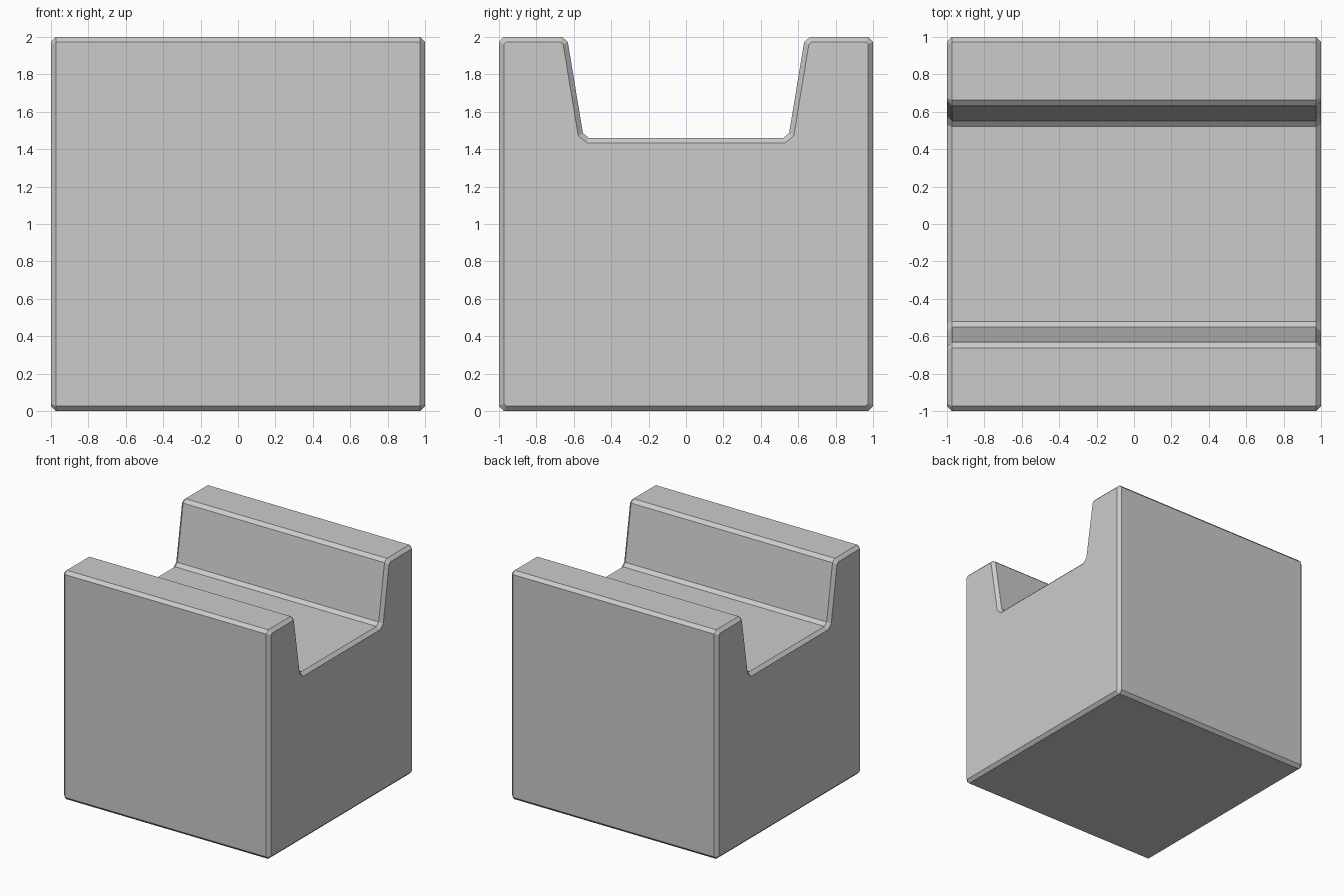
import bpy, bmesh

if "Cube" in bpy.data.objects:
    bpy.data.objects.remove(bpy.data.objects["Cube"])

BEVEL = 0.027

# Half of the channel profile (y, z), mirrored to the full outline
half = [(0.547, 1.46), (0.636, 2.0), (1.0, 2.0), (1.0, 0.0)]
outline = half + [(-y, z) for y, z in reversed(half)]

# Extrude the profile along x
bm = bmesh.new()
cap = bm.faces.new([bm.verts.new((-1, y, z)) for y, z in outline])
ext = bmesh.ops.extrude_face_region(bm, geom=[cap], use_keep_orig=True)
bmesh.ops.translate(bm, vec=(2, 0, 0),
                    verts=[v for v in ext["geom"] if isinstance(v, bmesh.types.BMVert)])
bmesh.ops.recalc_face_normals(bm, faces=bm.faces)


def chamfer(edges):
    bmesh.ops.bevel(bm, geom=edges, offset=BEVEL, segments=1, affect='EDGES',
                    profile=0.5, clamp_overlap=True)


def runs_along_x(e):
    return abs(e.verts[0].co.x - e.verts[1].co.x) > 1


# Chamfer the long edges, then the rims of both ends
chamfer([e for e in bm.edges if runs_along_x(e)])
chamfer([e for e in bm.edges if not runs_along_x(e)])
bmesh.ops.recalc_face_normals(bm, faces=bm.faces)

mesh = bpy.data.meshes.new("channel_block")
bm.to_mesh(mesh)
bm.free()
block = bpy.data.objects.new("channel_block", mesh)
bpy.context.collection.objects.link(block)
